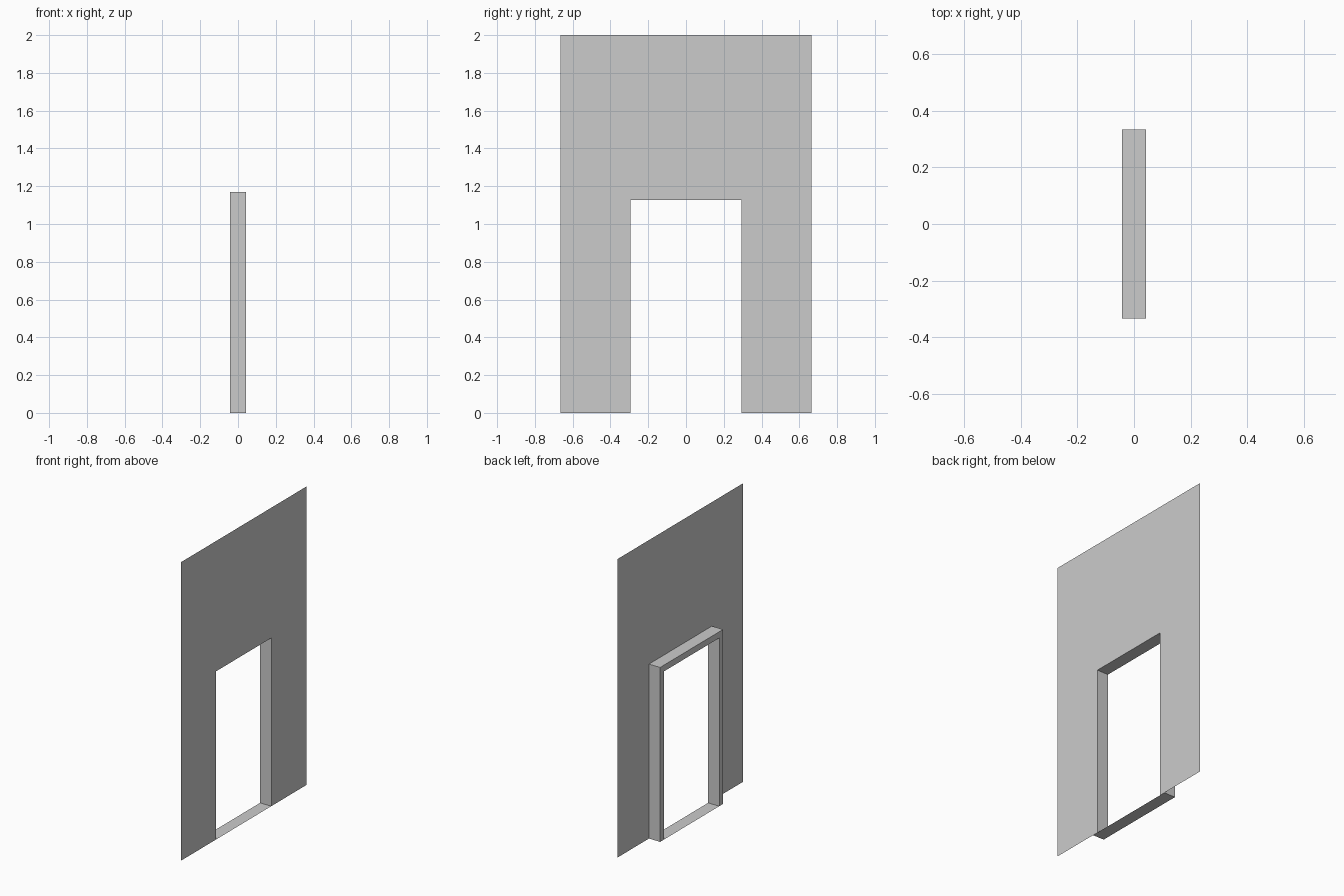
import bpy
import bmesh

if "Cube" in bpy.data.objects:
    bpy.data.objects.remove(bpy.data.objects["Cube"])

HALF_DEPTH = 0.0415            # wall skin at +x, frame face at -x
IN_Y, IN_Z = 0.293, 1.127      # doorway opening
OUT_Y, OUT_Z = 0.333, 1.169    # outside of the frame
WALL_Y, WALL_Z = 0.665, 2.0    # wall panel


def make_object(name, bm):
    mesh = bpy.data.meshes.new(name)
    bm.to_mesh(mesh)
    bm.free()
    obj = bpy.data.objects.new(name, mesh)
    bpy.context.collection.objects.link(obj)
    return obj


def arch_points(half, top):
    """Corners of a square arch, bottom left round to bottom right."""
    return [(-half, 0), (-half, top), (half, top), (half, 0)]


def ring(bm, x, points):
    return [bm.verts.new((x, y, z)) for y, z in points]


def strip(bm, a, b):
    """Three quads joining two arch-shaped rows of corners."""
    return [bm.faces.new((a[i], b[i], b[i + 1], a[i + 1])) for i in range(3)]


inner, outer = arch_points(IN_Y, IN_Z), arch_points(OUT_Y, OUT_Z)

# Thin wall panel with the doorway cut out, facing +x
bm = bmesh.new()
strip(bm, ring(bm, HALF_DEPTH, arch_points(WALL_Y, WALL_Z)), ring(bm, HALF_DEPTH, inner))
bm.normal_update()
for f in bm.faces:
    if f.normal.x < 0:
        f.normal_flip()
make_object("wall_panel", bm)

# Door frame projecting behind the wall: reveal, face and outer sides
bm = bmesh.new()
rows = [ring(bm, HALF_DEPTH, inner), ring(bm, -HALF_DEPTH, inner),
        ring(bm, -HALF_DEPTH, outer), ring(bm, HALF_DEPTH, outer)]
for a, b in zip(rows, rows[1:]):
    strip(bm, a, b)
# Jamb bottoms
for i in (0, 3):
    bm.faces.new([row[i] for row in rows])
bmesh.ops.recalc_face_normals(bm, faces=bm.faces)
bm.normal_update()
if next(f for f in bm.faces if abs(f.normal.x) > 0.9).normal.x > 0:
    bmesh.ops.reverse_faces(bm, faces=bm.faces)
make_object("door_frame", bm)

# Flat threshold between the jambs
bm = bmesh.new()
bm.faces.new([bm.verts.new((x, y, 0)) for x, y in (
    (-HALF_DEPTH, -IN_Y), (HALF_DEPTH, -IN_Y), (HALF_DEPTH, IN_Y), (-HALF_DEPTH, IN_Y))])
make_object("threshold", bm)
